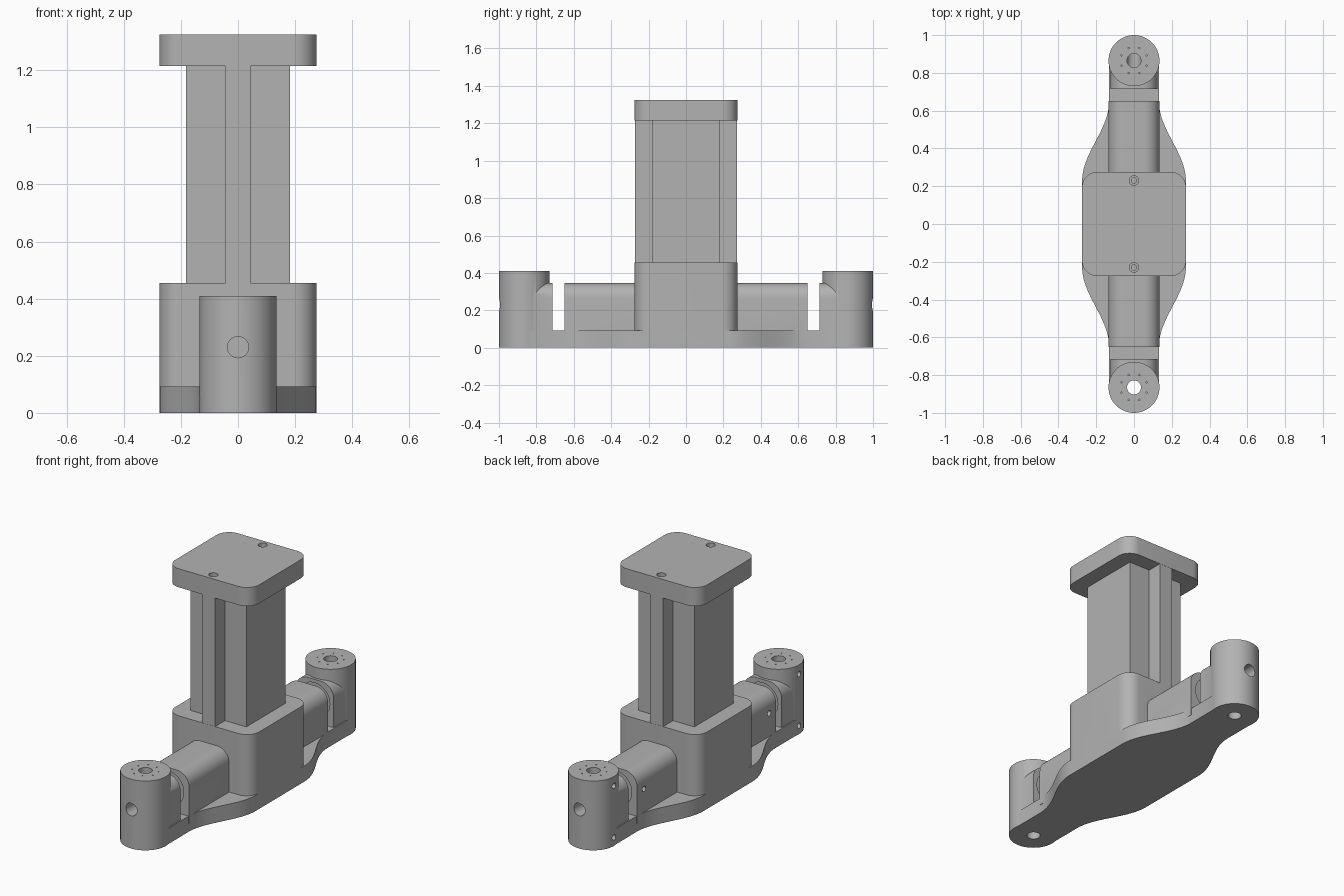
import bpy, bmesh, math
from mathutils import Matrix, Vector

cube = bpy.data.objects.get("Cube")
if cube:
    bpy.data.objects.remove(cube, do_unlink=True)

grey = bpy.data.materials.new("machined_grey")
grey.use_nodes = True
colour = (0.45, 0.45, 0.45, 1)
grey.diffuse_color = colour
grey.node_tree.nodes["Principled BSDF"].inputs["Base Color"].default_value = colour


def prism(name, outline, start, end, axis="Z"):
    """Extrude a closed 2D outline along z, or an (x, z) outline along y."""
    def place(p, d):
        return (p[0], p[1], d) if axis == "Z" else (p[0], d, p[1])
    bm = bmesh.new()
    face = bm.faces.new([bm.verts.new(place(p, start)) for p in outline])
    extruded = bmesh.ops.extrude_face_region(bm, geom=[face])["geom"]
    shift = Vector(place((0, 0), end - start))
    bmesh.ops.translate(bm, vec=shift, verts=[v for v in extruded if isinstance(v, bmesh.types.BMVert)])
    bmesh.ops.recalc_face_normals(bm, faces=bm.faces)
    return make_object(name, bm)


def make_object(name, bm):
    mesh = bpy.data.meshes.new(name)
    bm.to_mesh(mesh)
    bm.free()
    obj = bpy.data.objects.new(name, mesh)
    bpy.context.collection.objects.link(obj)
    mesh.materials.append(grey)
    return obj


def rod(name, a, b, radius, sides=48):
    """Cylinder between two points."""
    a, b = Vector(a), Vector(b)
    turn = (b - a).to_track_quat("Z", "Y").to_matrix().to_4x4()
    bm = bmesh.new()
    bmesh.ops.create_cone(bm, cap_ends=True, segments=sides, radius1=radius, radius2=radius,
                          depth=(b - a).length, matrix=Matrix.Translation((a + b) / 2) @ turn)
    return make_object(name, bm)


def corner(cx, cy, r, first, steps=10):
    """Quarter arc starting at an angle in degrees."""
    angles = [math.radians(first + 90 * i / steps) for i in range(steps + 1)]
    return [(cx + r * math.cos(a), cy + r * math.sin(a)) for a in angles]


def rounded_square(half, r):
    c = half - r
    return [p for i, (x, y) in enumerate([(c, c), (-c, c), (-c, -c), (c, -c)])
            for p in corner(x, y, r, 90 * i)]


def rectangle(x, y):
    return [(x, y), (-x, y), (-x, -y), (x, -y)]


def arch(half, bottom, top, r):
    return ([(-half, bottom), (half, bottom)] + corner(half - r, top - r, r, 0)
            + corner(r - half, top - r, r, 90))


def combine(target, tool, operation):
    mod = target.modifiers.new(operation, "BOOLEAN")
    mod.operation, mod.solver, mod.object = operation, "EXACT", tool
    graph = bpy.context.evaluated_depsgraph_get()
    mesh = bpy.data.meshes.new_from_object(target.evaluated_get(graph))
    target.modifiers.clear()
    target.data = mesh
    bpy.data.objects.remove(tool, do_unlink=True)


HALF, PLATE_TOP, POST_Y, POST_R, BORE_Z = 0.275, 0.093, 0.865, 0.135, 0.23

# Base plate with sides sweeping in towards the posts
sweep = []
for i in range(25):
    t = i / 24
    sweep.append((0.132 + (HALF - 0.132) * 0.5 * (1 + math.cos(math.pi * t)), 0.225 + 0.425 * t))
side = sweep + [(0.132, 0.84)]
outline = (side + [(-x, y) for x, y in reversed(side)]
           + [(-x, -y) for x, y in side] + [(x, -y) for x, y in reversed(side)])
stand = prism("stand", outline, 0, PLATE_TOP)

# Centre block, column with ribs, top flange
square = rounded_square(HALF, 0.08)
parts = [prism("centre_block", square, 0, 0.455),
         prism("column", rectangle(0.182, 0.182), 0.4, 1.25),
         prism("rib", rectangle(0.043, HALF - 0.001), 0.4, 1.25),
         prism("top_flange", square, 1.215, 1.325)]

# Arms, necks and posts at both ends
for s in (-1, 1):
    parts += [prism("arm", arch(0.135, 0.05, 0.345, 0.08), s * 0.2, s * 0.65, "Y"),
              prism("neck", arch(0.125, 0.05, 0.345, 0.08), s * 0.715, s * POST_Y, "Y"),
              rod("post", (0, s * POST_Y, 0), (0, s * POST_Y, 0.41), POST_R, 64)]
for part in parts:
    combine(stand, part, "UNION")

# Bores and screw holes
for s in (-1, 1):
    y = s * POST_Y
    holes = [rod("post_bore", (0, y, -0.1), (0, y, 0.5), 0.037),
             rod("cross_bore", (0, s * 1.1, BORE_Z), (0, s * 0.55, BORE_Z), 0.037),
             rod("bearing_seat", (0, s * 0.63, 0.225), (0, s * 0.735, 0.225), 0.1),
             rod("flange_counterbore", (0, s * 0.23, 1.4), (0, s * 0.23, 1.29), 0.025),
             rod("flange_screw", (0, s * 0.23, 1.4), (0, s * 0.23, 1.2), 0.014)]
    for hy, hz in ((y, 0.355), (y, 0.05), (s * 0.585, BORE_Z)):
        holes.append(rod("side_screw", (-0.2, hy, hz), (-0.02, hy, hz), 0.016, 24))
    for i in range(8):
        a = math.pi * (i + 0.5) / 4
        px, py = 0.072 * math.cos(a), y + 0.072 * math.sin(a)
        holes.append(rod("pin_hole", (px, py, 0.45), (px, py, 0.39), 0.004, 8))
    for hole in holes:
        combine(stand, hole, "DIFFERENCE")

bpy.ops.object.select_all(action="DESELECT")
stand.select_set(True)
bpy.context.view_layer.objects.active = stand
bpy.ops.object.shade_smooth_by_angle(angle=math.radians(30))
